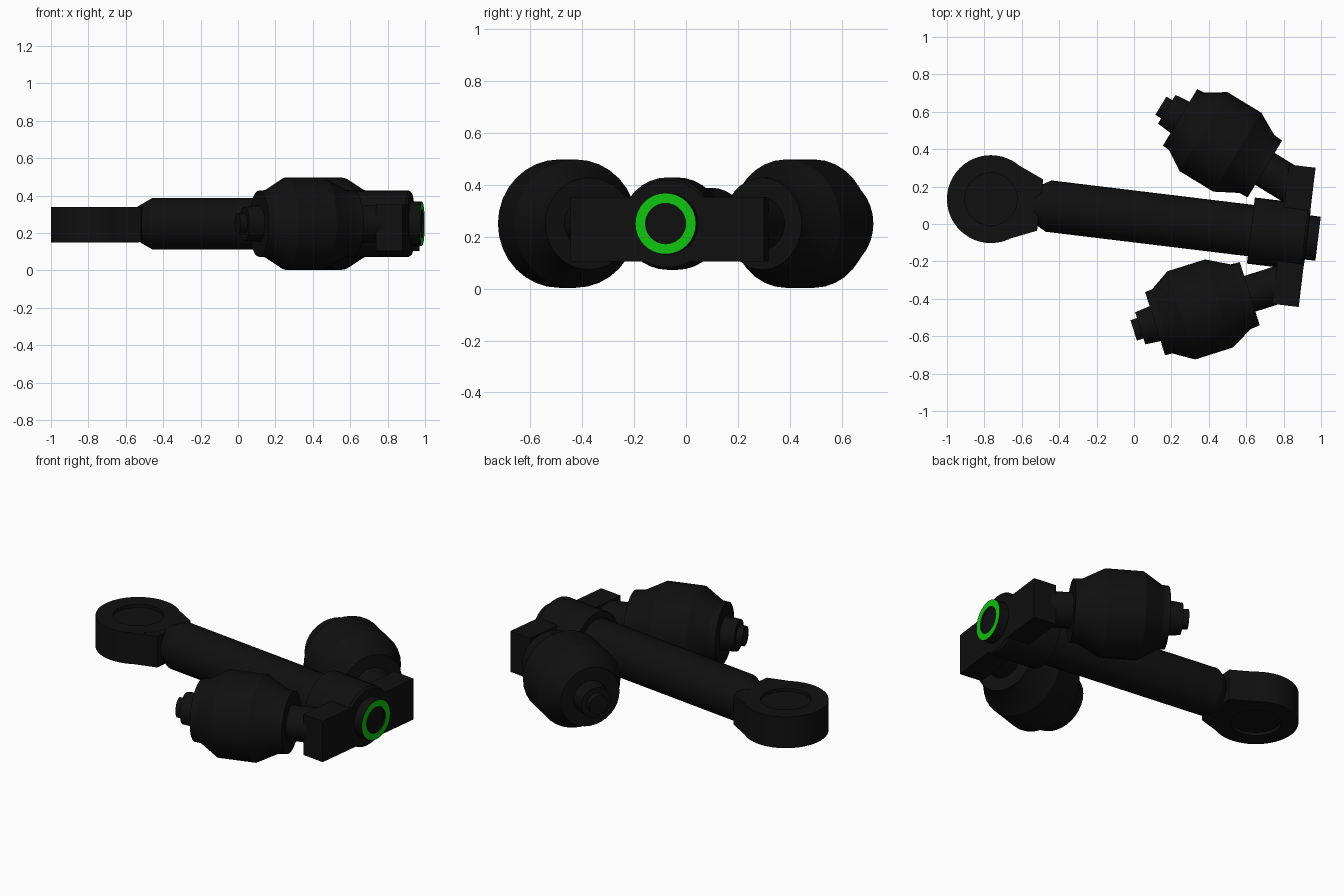
import bpy, bmesh, math
from mathutils import Matrix, Vector

cube = bpy.data.objects.get("Cube")
if cube:
    bpy.data.objects.remove(cube, do_unlink=True)


def make_material(name, color):
    m = bpy.data.materials.new(name)
    m.use_nodes = True
    m.diffuse_color = color
    bsdf = next(n for n in m.node_tree.nodes if n.type == 'BSDF_PRINCIPLED')
    bsdf.inputs["Base Color"].default_value = color
    return m


black = make_material("matte black", (0.005, 0.005, 0.005, 1))
green = make_material("bright green", (0.005, 0.55, 0.005, 1))

# Shared frame: origin at the eye ring, x along the rod
FRAME = Matrix.Translation((-0.765, 0.133, 0.25)) @ Matrix.Rotation(math.radians(-6.9), 4, 'Z')


def finish(bm, name, matrix, mats=(black,)):
    bmesh.ops.recalc_face_normals(bm, faces=bm.faces)
    mesh = bpy.data.meshes.new(name)
    bm.to_mesh(mesh)
    bm.free()
    for m in mats:
        mesh.materials.append(m)
    obj = bpy.data.objects.new(name, mesh)
    bpy.context.collection.objects.link(obj)
    obj.matrix_world = FRAME @ matrix
    bpy.ops.object.select_all(action='DESELECT')
    obj.select_set(True)
    bpy.context.view_layer.objects.active = obj
    bpy.ops.object.shade_smooth_by_angle(angle=math.radians(25))
    return obj


def lathe(name, profile, matrix=Matrix(), steps=32, mats=(black,), rule=None):
    """Spin (distance, radius) points around the local x axis."""
    bm = bmesh.new()
    verts = [bm.verts.new((x, 0, r)) for x, r in profile]
    edges = [bm.edges.new(pair) for pair in zip(verts, verts[1:])]
    bmesh.ops.spin(bm, geom=verts + edges, cent=(0, 0, 0), axis=(1, 0, 0),
                   angle=math.tau, steps=steps)
    bmesh.ops.remove_doubles(bm, verts=bm.verts, dist=0.0002)
    if rule:
        for f in bm.faces:
            f.material_index = int(rule(f))
    return finish(bm, name, matrix, mats)


def prism(name, outline, z0, z1):
    """Extrude a flat outline from z0 to z1."""
    bm = bmesh.new()
    face = bm.faces.new([bm.verts.new((x, y, z0)) for x, y in outline])
    ext = bmesh.ops.extrude_face_region(bm, geom=[face])
    top = [g for g in ext["geom"] if isinstance(g, bmesh.types.BMVert)]
    bmesh.ops.translate(bm, verts=top, vec=(0, 0, z1 - z0))
    return finish(bm, name, Matrix())


# Eye ring with a shallow recessed bearing on both faces
upright = Matrix.Translation((0, 0, -0.005)) @ Matrix.Rotation(-math.pi / 2, 4, 'Y')
lathe("eye_ring", [(-0.075, 0), (-0.075, 0.14), (-0.095, 0.14), (-0.095, 0.235),
                   (0.095, 0.235), (0.095, 0.14), (0.075, 0.14), (0.075, 0)],
      upright, steps=48)

# Wedge joining the ring to the rod
prism("eye_neck", [(0.12, 0.2), (0.16, 0), (0.12, -0.2), (0.265, -0.138), (0.265, 0.138)],
      -0.099, 0.089)

# Main rod
lathe("main_rod", [(0.23, 0), (0.23, 0.092), (0.31, 0.138), (1.5, 0.138), (1.5, 0)])

# End collar and green-faced tip
lathe("end_collar", [(1.4, 0), (1.4, 0.178), (1.69, 0.178), (1.703, 0.168), (1.71, 0)])
lathe("end_tip", [(1.68, 0), (1.68, 0.12), (1.762, 0.118), (1.762, 0.078),
                  (1.752, 0.078), (1.752, 0)],
      mats=(black, green),
      rule=lambda f: f.calc_center_median().x > 1.761)

# Cross bar through the collar
prism("cross_bar", [(1.56, -0.375), (1.703, -0.375), (1.703, 0.375), (1.56, 0.375)],
      -0.145, 0.103)

# Pair of angled barrels, each with a stepped tip and a shaft into the bar
barrel = [(0, 0), (0, 0.057), (0.037, 0.057), (0.037, 0.09), (0.12, 0.098),
          (0.12, 0.177), (0.16, 0.18), (0.267, 0.247), (0.478, 0.247),
          (0.6, 0.181), (0.651, 0.177), (0.651, 0.1), (0.85, 0.1), (0.85, 0)]
for side, label in ((1, "left"), (-1, "right")):
    place = (Matrix.Translation((0.842, side * 0.605, 0))
             @ Matrix.Rotation(math.radians(-24.4 * side), 4, 'Z'))
    lathe(label + "_barrel", barrel, place)
